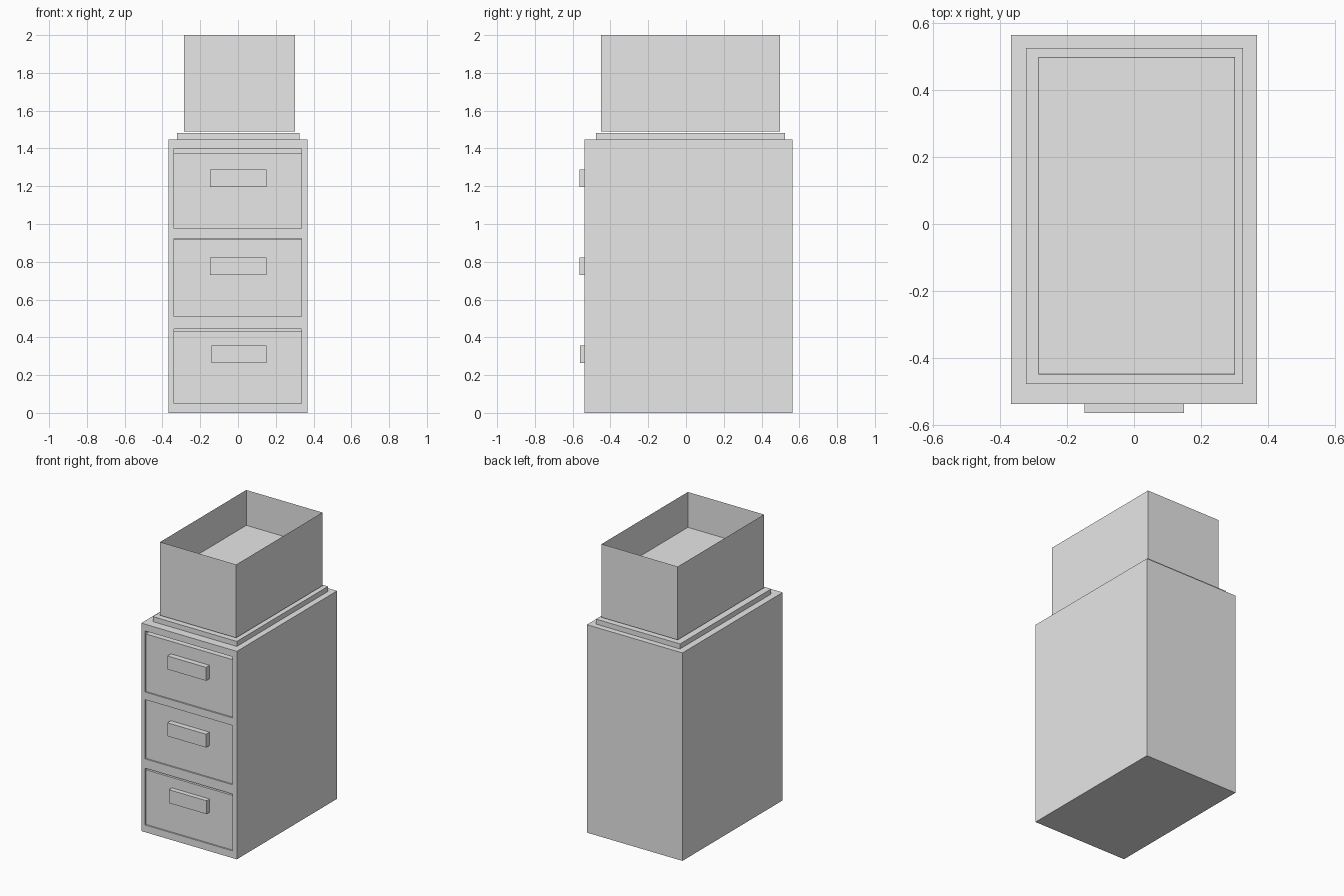
import bpy
import bmesh

cube = bpy.data.objects.get("Cube")
if cube:
    bpy.data.objects.remove(cube, do_unlink=True)

grey = bpy.data.materials.new("light grey")
grey.use_nodes = True
colour = (0.8, 0.8, 0.8, 1)
grey.diffuse_color = colour
grey.node_tree.nodes["Principled BSDF"].inputs["Base Color"].default_value = colour


def box(name, x, y, z, tray_floor=None):
    """Box from (low, high) ranges; tray_floor opens the top down to that height."""
    bm = bmesh.new()
    bmesh.ops.create_cube(bm, size=1)
    for v in bm.verts:
        v.co = [r[0] if c < 0 else r[1] for c, r in zip(v.co, (x, y, z))]
    if tray_floor is not None:
        top = max(bm.faces, key=lambda f: f.calc_center_median().z)
        bmesh.ops.inset_individual(bm, faces=[top], thickness=0.002)
        for v in top.verts:
            v.co.z = tray_floor
    bmesh.ops.recalc_face_normals(bm, faces=bm.faces)
    mesh = bpy.data.meshes.new(name)
    bm.to_mesh(mesh)
    bm.free()
    mesh.materials.append(grey)
    obj = bpy.data.objects.new(name, mesh)
    bpy.context.collection.objects.link(obj)
    return obj


FRONT = -0.537
RECESS = FRONT + 0.01
OPENING_X = (-0.34, 0.335)

# Cabinet body
cabinet = box("cabinet_body", (-0.368, 0.367), (FRONT, 0.565), (0, 1.447))

# Drawers: opening bottom, opening top, drawer top, handle bottom, handle left, handle front
drawers = {
    "top": (0.975, 1.4, 1.375, 1.195, -0.148, -0.565),
    "middle": (0.51, 0.922, 0.92, 0.73, -0.148, -0.565),
    "bottom": (0.05, 0.445, 0.43, 0.265, -0.14, -0.56),
}
for name, (low, high, drawer_top, grip, grip_x, grip_y) in drawers.items():
    # Hollow out the opening
    cutter = box("opening_cutter", OPENING_X, (FRONT - 0.1, 0.4), (low, high))
    cutter.hide_render = True
    cut = cabinet.modifiers.new("opening", "BOOLEAN")
    cut.operation = "DIFFERENCE"
    cut.solver = "EXACT"
    cut.object = cutter
    bpy.context.view_layer.objects.active = cabinet
    bpy.ops.object.modifier_apply(modifier=cut.name)
    bpy.data.objects.remove(cutter, do_unlink=True)

    # Drawer and its plate handle
    box(name + "_drawer", OPENING_X, (RECESS, 0.38), (low, drawer_top))
    box(name + "_handle", (grip_x, 0.15), (grip_y, RECESS), (grip, grip + 0.093))

# Raised slab on the cabinet
box("top_slab", (-0.322, 0.325), (-0.477, 0.525), (1.447, 1.482))

# Open box floating just above the slab
box("open_box", (-0.285, 0.301), (-0.45, 0.498), (1.49, 2.0), tray_floor=1.755)
